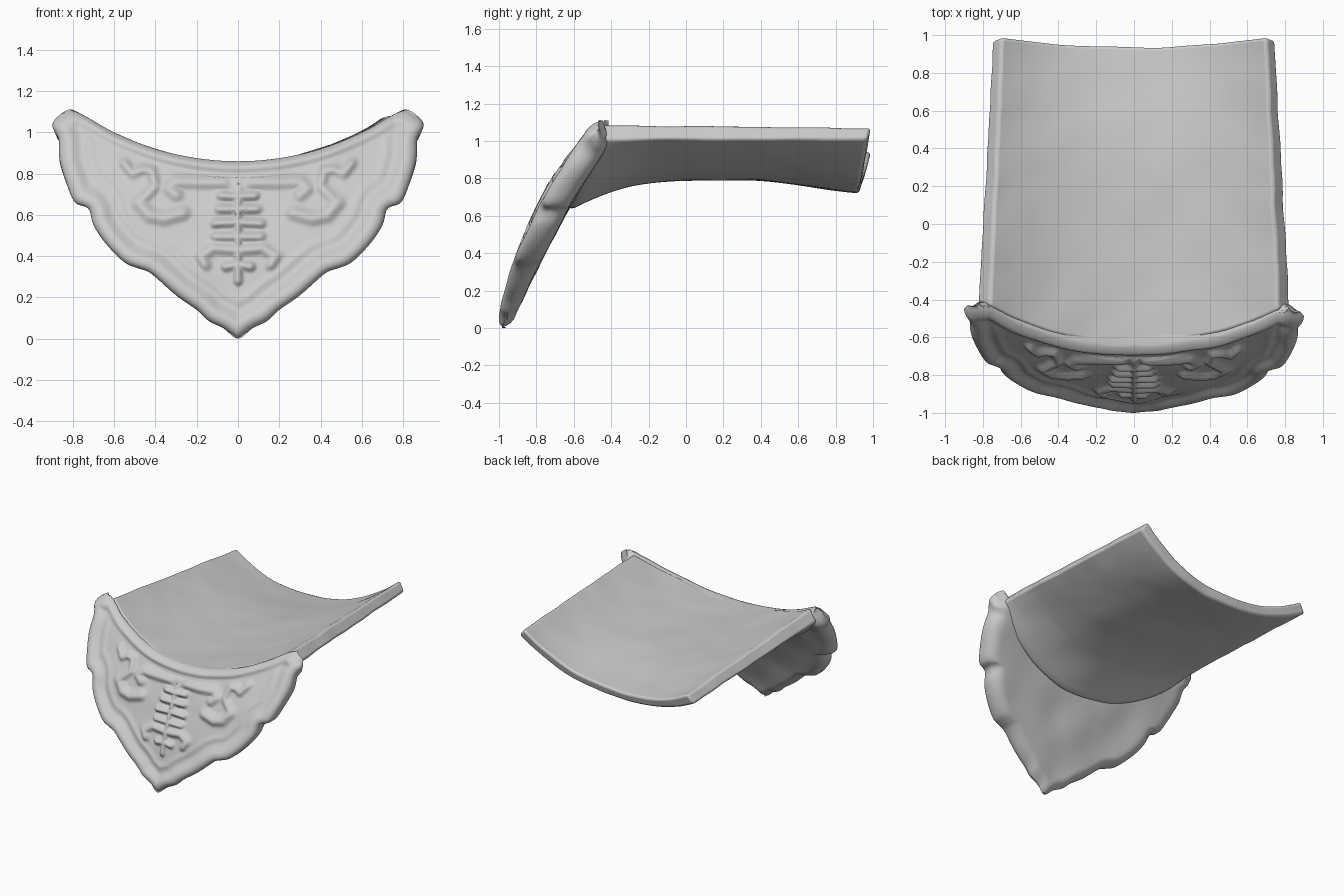
import bpy, math
from mathutils import Vector, noise

if "Cube" in bpy.data.objects:
    bpy.data.objects.remove(bpy.data.objects["Cube"])


def front_y(z, x=0):
    bow = (0.075 if x < 0 else 0.035) * abs(x / 0.9) ** 3     # wings swept back
    return -1.01 + 0.146 * z + 0.264 * z * z + bow


def back_y(z):
    return -0.935 + 0.39 * z + 0.14 * z * z


def wobble(x, y, z, scale=5, amp=0.006):
    return amp * noise.noise(Vector((x, y, z)) * scale)


def smooth(a, b, x):
    t = min(1, max(0, (x - a) / (b - a)))
    return t * t * (3 - 2 * t)


def spline(pts, n, closed):
    """Catmull-Rom curve through 2D points."""
    out, m = [], len(pts)
    get = (lambda i: pts[i % m]) if closed else (lambda i: pts[min(m - 1, max(0, i))])
    for i in range(m if closed else m - 1):
        p0, p1, p2, p3 = (Vector(get(i + k)) for k in (-1, 0, 1, 2))
        for j in range(n):
            t = j / n
            out.append(0.5 * (2 * p1 + (p2 - p0) * t + (2 * p0 - 5 * p1 + 4 * p2 - p3) * t * t
                              + (3 * p1 - p0 - 3 * p2 + p3) * t ** 3))
    if not closed:
        out.append(Vector(pts[-1]))
    return out


def distance(x, z, segs):
    best = 9
    for ax, az, dx, dz, l2 in segs:
        t = ((x - ax) * dx + (z - az) * dz) / l2
        t = 0 if t < 0 else 1 if t > 1 else t
        ex, ez = x - ax - t * dx, z - az - t * dz
        d = ex * ex + ez * ez
        if d < best:
            best = d
    return math.sqrt(best)


def segments(pts):
    return [(a[0], a[1], b[0] - a[0], b[1] - a[1],
             (b[0] - a[0]) ** 2 + (b[1] - a[1]) ** 2 + 1e-12) for a, b in zip(pts, pts[1:])]


def make(name, verts, faces, angle):
    me = bpy.data.meshes.new(name)
    me.from_pydata(verts, [], faces)
    ob = bpy.data.objects.new(name, me)
    bpy.context.collection.objects.link(ob)
    bpy.ops.object.select_all(action='DESELECT')
    ob.select_set(True)
    bpy.context.view_layer.objects.active = ob
    bpy.ops.object.mode_set(mode='EDIT')
    bpy.ops.mesh.select_all(action='SELECT')
    bpy.ops.mesh.normals_make_consistent(inside=False)
    bpy.ops.object.mode_set(mode='OBJECT')
    bpy.ops.object.shade_smooth_by_angle(angle=math.radians(angle))
    return ob


# Curved roof tile body: dished sheet, narrower at the back, back left corner warped down
NX, NY = 48, 50


def body_point(i, j, top):
    u, v = 2 * i / NX - 1, j / NY
    w = (0.765 - 0.065 * v) if top else (0.83 - 0.08 * v)
    x = w * u
    y0 = front_y(0.86 + 0.23 * u * u, x) + 0.06
    y1 = 0.94 + 0.05 * u * u - (0 if top else 0.02)
    y = y0 + (y1 - y0) * v
    sag = 0.07 * smooth(0.3, 1.1, y)
    if top:
        c, e = 0.855 - sag, 1.09 - 0.015 * v
    else:
        c = 0.79 - 0.07 * smooth(0.0, -0.62, y) - sag * 1.1
        e = 1.01
    z = c + (e - c) * u * u - 0.13 * v * max(0, -u) ** 1.3
    if not top:                                               # fillet into the plate
        gap = 0.3 - (y - back_y(z))
        z -= 0.8 * min(0.32, max(0, gap)) ** 2 * (1 - u ** 6)
    return (x + wobble(0, y, u, 6), y + wobble(x, 0, 3, 4, 0.01), z + wobble(x, y, top, 4))


loop = [(i, True) for i in range(NX + 1)] + [(i, False) for i in range(NX, -1, -1)]
L = len(loop)
verts = [body_point(i, j, t) for j in range(NY + 1) for i, t in loop]
faces = [(j * L + k, j * L + (k + 1) % L, (j + 1) * L + (k + 1) % L, (j + 1) * L + k)
         for j in range(NY) for k in range(L)]
for base in (0, NY * L):
    faces += [(base + i, base + i + 1, base + L - 2 - i, base + L - 1 - i) for i in range(NX)]
body = make("tile_body", verts, faces, 40)
bev = body.modifiers.new("worn_edges", 'BEVEL')
bev.width, bev.segments, bev.limit_method, bev.angle_limit = 0.018, 3, 'ANGLE', math.radians(45)

# Scalloped outline of the drip plate (right half, tip to ear, then top arc)
edge = [(0, 0), (.07, .05), (.14, .085), (.2, .14), (.3, .21), (.42, .315), (.48, .34), (.55, .37),
        (.64, .46), (.7, .55), (.725, .63), (.79, .66), (.83, .75), (.865, .87), (.87, .97),
        (.9, 1.03), (.88, 1.07), (.82, 1.11)]
arc = [(.76, 1.09), (.6, 1.0), (.4, .92), (.2, .875), (0, .86)]
half = edge + arc
outline = spline(half + [(-x, z) for x, z in half[-2:0:-1]], 5, True)
rim_segs = segments(spline(edge, 4, False))
top_segs = segments(spline([edge[-1]] + arc, 4, False))

# Relief ornament strokes (right half): (radius, path)
strokes = [
    (.018, [(0, .28), (0, .78)]),
    (.028, [(.06, .76), (.2, .76), (.3, .765), (.335, .73), (.3, .70)]),
    (.02, [(0, .69), (.08, .695)]), (.02, [(0, .63), (.09, .63)]),
    (.02, [(0, .565), (.11, .56)]), (.02, [(0, .495), (.11, .495)]),
    (.024, [(0, .43), (.12, .44), (.18, .40), (.16, .36)]),
    (.02, [(0, .36), (.06, .35)]),
    (.022, [(.55, .85), (.51, .80), (.47, .82), (.42, .82), (.40, .74), (.44, .70), (.48, .66)]),
    (.03, [(.48, .66), (.43, .60), (.36, .585), (.27, .61)]),
]
strokes = [(r, segments(p)) for r, p in strokes]


def relief(x, z):
    """Offset towards the viewer: rounded rim, thin inner ridge, ornament."""
    x = abs(x)
    db, dt = distance(x, z, rim_segs), distance(x, z, top_segs)
    d = min(db, dt)
    bead = max(1 - smooth(.05, .115, db), 0.8 * (1 - smooth(.02, .065, dt)))
    h = -.03 + .03 * bead
    h += .008 * max(0, 1 - abs(db - .15) / .03) * smooth(.05, .1, dt)
    if d > .08:
        orn = 0
        for r, s in strokes:
            orn = max(orn, 1 - smooth(0, r * 1.8, distance(x, z, s)))
        h += .028 * orn
    k = max(0, 1 - d / .05)
    return h - .05 * (1 - math.sqrt(max(0, 1 - k * k)))


# Drip plate: concentric rings, relief on the front, plain back with a rounded rear edge
CZ, N, FR, BR = 0.6, len(outline), 72, 24
verts = [(0, front_y(CZ) - relief(0, CZ), CZ)]
for r in range(1, FR + 1):
    t = 1 - (1 - r / FR) ** 1.2
    for p in outline:
        x, z = p.x * t, CZ + (p.y - CZ) * t
        verts.append((x, front_y(z, x) - relief(x, z) + wobble(x, 0, z, 5, .008), z))
for r in range(BR, 0, -1):
    t = r / BR
    round_off = {BR: .05, BR - 1: .012}.get(r, 0)
    for p in outline:
        top = smooth(.85, 1.1, p.y)
        x = p.x * t * (1 - .03 * top)
        z = CZ + (p.y - .01 * smooth(.7, .9, p.y) - .05 * top - CZ) * t
        verts.append((x, back_y(z) - round_off + wobble(x, 4, z, 4, .015), z))
verts.append((0, back_y(CZ), CZ))
last = len(verts) - 1
faces = [(0, 1 + k, 1 + (k + 1) % N) for k in range(N)]
for r in range(FR + BR - 1):
    a, b = 1 + r * N, 1 + (r + 1) * N
    faces += [(a + k, a + (k + 1) % N, b + (k + 1) % N, b + k) for k in range(N)]
faces += [(last, last - N + (k + 1) % N, last - N + k) for k in range(N)]
make("drip_plate", verts, faces, 80)
